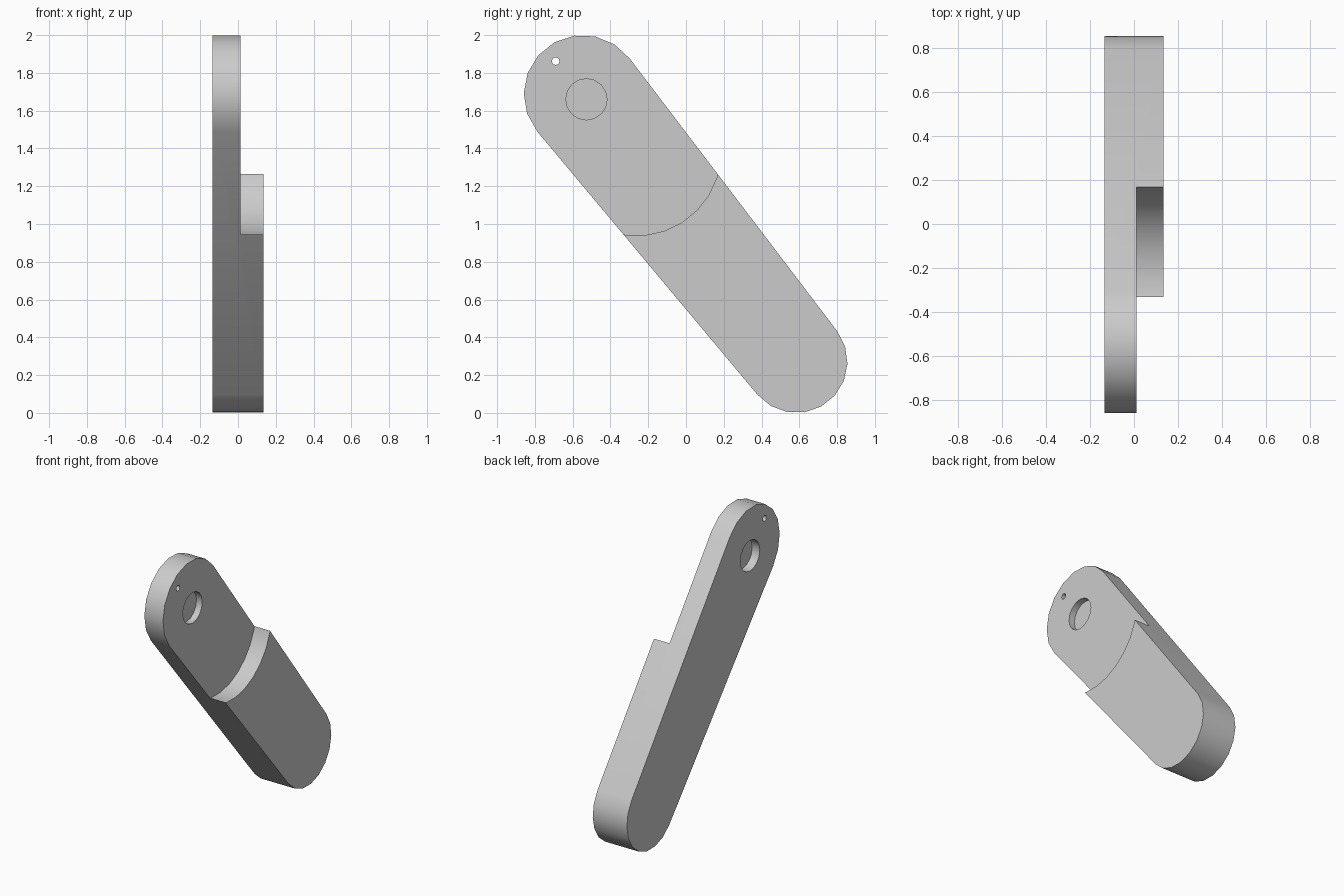
import bpy
import bmesh
from math import radians, degrees, cos, sin, asin, atan2, hypot

if "Cube" in bpy.data.objects:
    bpy.data.objects.remove(bpy.data.objects["Cube"], do_unlink=True)

HALF = 0.134      # half of the full thickness
STEP = 0.012      # x of the thinned upper face

grey = bpy.data.materials.new("plain grey")
grey.use_nodes = True
grey.diffuse_color = (0.6, 0.6, 0.6, 1)
grey.node_tree.nodes["Principled BSDF"].inputs["Base Color"].default_value = (0.6, 0.6, 0.6, 1)


def arc(cy, cz, r, a0, a1, n):
    """Points along an arc in the y-z plane, angles in degrees."""
    angles = [radians(a0 + (a1 - a0) * i / n) for i in range(n + 1)]
    return [(cy + r * cos(a), cz + r * sin(a)) for a in angles]


def prism(name, outline, x0, x1):
    """Extrude a y-z outline from x0 to x1."""
    bm = bmesh.new()
    face = bm.faces.new([bm.verts.new((x0, y, z)) for y, z in outline])
    new = bmesh.ops.extrude_face_region(bm, geom=[face])["geom"]
    verts = [g for g in new if isinstance(g, bmesh.types.BMVert)]
    bmesh.ops.translate(bm, verts=verts, vec=(x1 - x0, 0, 0))
    bmesh.ops.recalc_face_normals(bm, faces=bm.faces)
    mesh = bpy.data.meshes.new(name)
    bm.to_mesh(mesh)
    bm.free()
    mesh.materials.append(grey)
    obj = bpy.data.objects.new(name, mesh)
    bpy.context.collection.objects.link(obj)
    return obj


# Tapered bar with a rounded end at each side
uy, uz, ur = -0.547, 1.688, 0.312
ly, lz, lr = 0.585, 0.27, 0.27
axis = degrees(atan2(uz - lz, uy - ly))
taper = degrees(asin((ur - lr) / hypot(uy - ly, uz - lz)))
spread = 90 + taper
outline = arc(uy, uz, ur, axis - spread, axis + spread, 9)
outline += arc(ly, lz, lr, axis + spread, axis + 360 - spread, 9)
bar = prism("stepped_bar", outline, -HALF, HALF)

# Cutters: curved step, keyring hole and a shallow round recess on both faces
step_shape = arc(-0.262, 1.386, 0.448, 250, 355, 8) + [(0.2, 2.2), (-1.0, 2.2), (-1.0, 0.965)]


def disc(y, z, r, n):
    return arc(y, z, r, 0, 360, n)[:-1]


recess = disc(-0.527, 1.66, 0.109, 16)
cutters = [
    prism("step_cutter", step_shape, STEP, 0.3),
    prism("keyring_hole_cutter", disc(-0.69, 1.862, 0.02, 12), -0.3, 0.3),
    prism("right_recess_cutter", recess, STEP - 0.045, 0.2),
    prism("left_recess_cutter", recess, -0.3, -HALF + 0.06),
]
for cutter in cutters:
    cutter.hide_render = True
    mod = bar.modifiers.new(cutter.name, "BOOLEAN")
    mod.operation = "DIFFERENCE"
    mod.solver = "EXACT"
    mod.object = cutter

# Bake the cuts, then drop the cutters
depsgraph = bpy.context.evaluated_depsgraph_get()
cut_mesh = bpy.data.meshes.new_from_object(bar.evaluated_get(depsgraph))
bar.modifiers.clear()
bar.data = cut_mesh
for cutter in cutters:
    bpy.data.objects.remove(cutter, do_unlink=True)

bpy.ops.object.select_all(action="DESELECT")
bar.select_set(True)
bpy.context.view_layer.objects.active = bar
bpy.ops.object.shade_smooth_by_angle(angle=radians(31))
